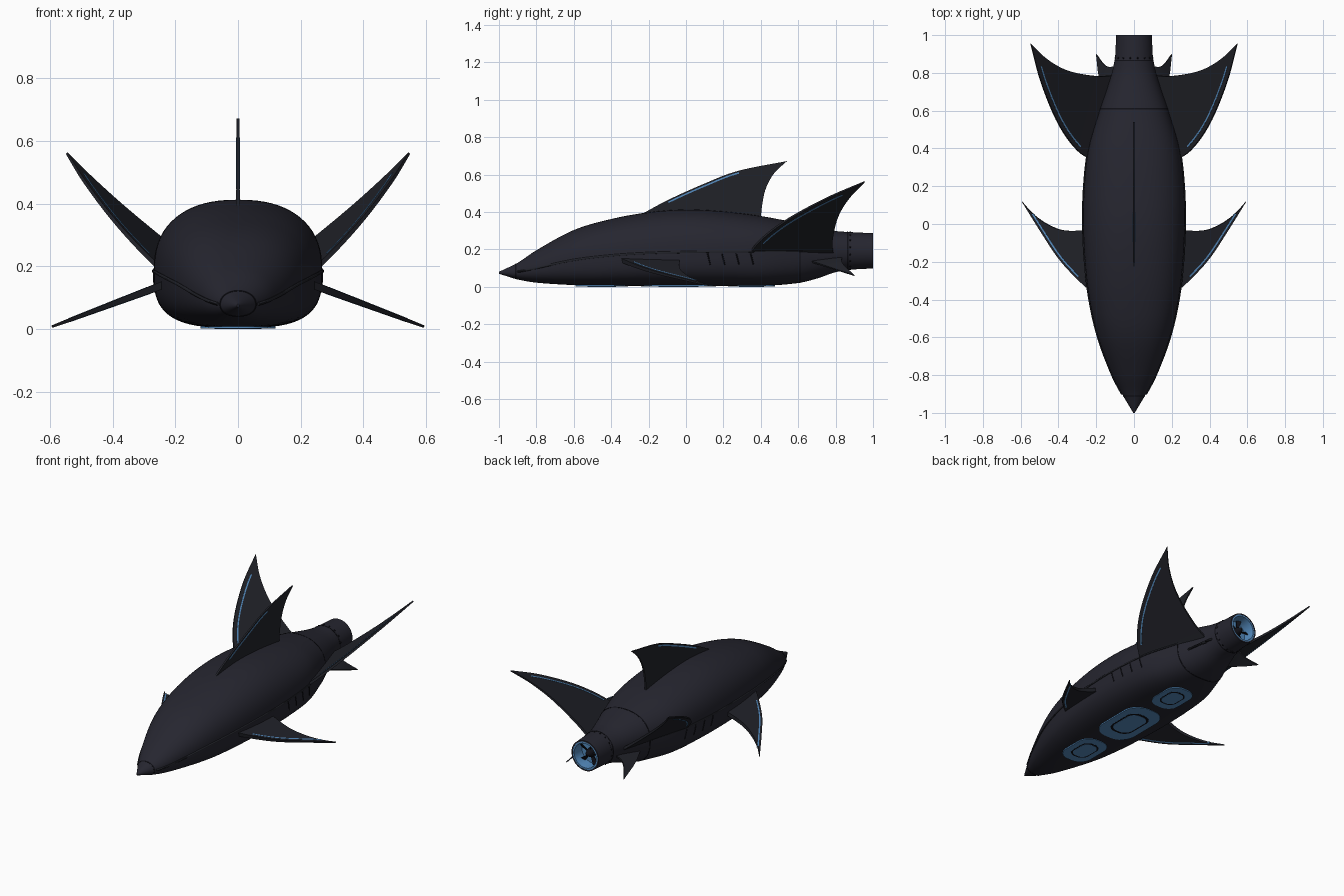
import bpy, bmesh, math
from mathutils import Vector

if "Cube" in bpy.data.objects:
    bpy.data.objects.remove(bpy.data.objects["Cube"])


def material(name, rgb):
    m = bpy.data.materials.new(name)
    m.diffuse_color = (*rgb, 1)
    m.use_nodes = True
    m.node_tree.nodes["Principled BSDF"].inputs["Base Color"].default_value = m.diffuse_color
    return m


HULL = material("hull charcoal", (0.019, 0.019, 0.029))
FIN = material("fin charcoal", (0.015, 0.016, 0.022))
SEAM = material("seam black", (0.005, 0.005, 0.008))
BLUE = material("glow blue", (0.09, 0.26, 0.52))


def finish(name, bm, mat, mirror=False, angle=35):
    bmesh.ops.recalc_face_normals(bm, faces=bm.faces[:])
    me = bpy.data.meshes.new(name)
    bm.to_mesh(me)
    bm.free()
    me.materials.append(mat)
    ob = bpy.data.objects.new(name, me)
    bpy.context.collection.objects.link(ob)
    if mirror:
        ob.modifiers.new("mirror", "MIRROR")
    bpy.ops.object.select_all(action="DESELECT")
    ob.select_set(True)
    bpy.context.view_layer.objects.active = ob
    bpy.ops.object.shade_smooth_by_angle(angle=math.radians(angle))
    return ob


def loft(bm, rings, closed=True, caps=True):
    vs = [[bm.verts.new(p) for p in r] for r in rings]
    n = len(vs[0])
    for a, b in zip(vs, vs[1:]):
        for i in range(n if closed else n - 1):
            j = (i + 1) % n
            bm.faces.new((a[i], a[j], b[j], b[i]))
    if caps:
        bm.faces.new(vs[0])
        bm.faces.new(vs[-1])


def spline(pts, n):
    """Smooth curve through the points, n + 1 samples."""
    pts = [Vector(p) for p in pts]
    out = []
    for k in range(n + 1):
        u = k / n * (len(pts) - 1)
        i = min(int(u), len(pts) - 2)
        t = u - i
        p1, p2 = pts[i], pts[i + 1]
        p0 = pts[i - 1] if i else 2 * p1 - p2
        p3 = pts[i + 2] if i + 2 < len(pts) else 2 * p2 - p1
        out.append(0.5 * (2 * p1 + (p2 - p0) * t + (2 * p0 - 5 * p1 + 4 * p2 - p3) * t * t
                          + (3 * p1 - p0 - 3 * p2 + p3) * t ** 3))
    return out


# hull stations: y, half width, top z, bottom z, belt z
STATIONS = [
    (-1.0, .004, .080, .070, .075), (-.97, .022, .094, .060, .076), (-.9, .063, .128, .039, .080),
    (-.8, .115, .195, .022, .100), (-.6, .190, .303, .009, .143), (-.4, .236, .362, .005, .167),
    (-.2, .260, .398, .004, .180), (0, .269, .413, .004, .185), (.2, .264, .403, .004, .188),
    (.4, .240, .378, .004, .190), (.6, .182, .340, .020, .191), (.7, .148, .318, .044, .192),
    (.8, .117, .298, .078, .192), (.88, .100, .292, .092, .192)]


def station(y):
    i = max(k for k in range(len(STATIONS) - 1) if STATIONS[k][0] <= y or k == 0)
    a, b = STATIONS[i], STATIONS[i + 1]
    h = b[0] - a[0]
    t = (y - a[0]) / h

    def slope(k, c):
        lo, hi = STATIONS[max(k - 1, 0)], STATIONS[min(k + 1, len(STATIONS) - 1)]
        return (hi[c] - lo[c]) / (hi[0] - lo[0])
    return [(2 * t**3 - 3 * t * t + 1) * a[c] + (t**3 - 2 * t * t + t) * h * slope(i, c)
            + (3 * t * t - 2 * t**3) * b[c] + (t**3 - t * t) * h * slope(i + 1, c) for c in range(1, 5)]


def exponents(y):
    k = max(0, min(1, (y + 1) / .5, (.88 - y) / .45))
    return 2 + .35 * k, 2 + 1.1 * k


def section(y, grow=0, n=72):
    w, zt, zb, zm = station(y)
    et, eb = exponents(y)
    ring = []
    for i in range(n):
        c, s = math.cos(math.tau * i / n), math.sin(math.tau * i / n)
        e = et if s >= 0 else eb
        x = (w + grow) * math.copysign(abs(c) ** (2 / e), c)
        hgt = (zt - zm if s >= 0 else zm - zb) + grow
        ring.append((x, y, zm + hgt * math.copysign(abs(s) ** (2 / e), s)))
    return ring


def side_x(y, z):
    w, zt, zb, zm = station(y)
    e = exponents(y)[0 if z >= zm else 1]
    q = abs(z - zm) / (zt - zm if z >= zm else zm - zb)
    return w * (1 - min(q, 1) ** e) ** (1 / e)


# hull and its panel seams
bm = bmesh.new()
loft(bm, [section(-1 + 1.88 * i / 94) for i in range(95)])
finish("hull", bm, HULL)
for name, y in (("nose_seam", -.91), ("tail_seam", .61), ("nozzle_seam", .865)):
    bm = bmesh.new()
    loft(bm, [section(y - .003, -.004), section(y - .003, .0012),
              section(y + .003, .0012), section(y + .003, -.004)], caps=False)
    finish(name, bm, SEAM)


def tube(name, paths, r, mat):
    cu = bpy.data.curves.new(name, "CURVE")
    cu.dimensions, cu.bevel_depth, cu.bevel_resolution, cu.use_fill_caps = "3D", r, 1, True
    for path in paths:
        sp = cu.splines.new("POLY")
        sp.points.add(len(path) - 1)
        for p, co in zip(sp.points, path):
            p.co = (*co, 1)
    tmp = bpy.data.objects.new(name + "_path", cu)
    bpy.context.collection.objects.link(tmp)
    me = bpy.data.meshes.new_from_object(tmp.evaluated_get(bpy.context.evaluated_depsgraph_get()))
    bpy.data.objects.remove(tmp)
    bm = bmesh.new()
    bm.from_mesh(me)
    finish(name, bm, mat, mirror=True, angle=60)


# belt ridge along the sides and gill slots
ys = [-.9 + 1.68 * i / 60 for i in range(61)]
tube("belt_ridge", [[(station(y)[0], y, station(y)[3]) for y in ys]], .006, FIN)
gills = []
for k in range(4):
    zs = [.118 + .06 * i / 8 for i in range(9)]
    g = [(.13 + .077 * k - .25 * (z - .118), z) for z in zs]
    gills.append([(side_x(y, z), y, z) for y, z in g])
tube("gill_slots", gills, .0035, SEAM)


def fin(name, lead, trail, t0, t1, mirror, strip=None, n=32):
    """Tapered plate between a leading and a trailing edge, with a light strip."""
    L, T = spline(lead, n), spline(trail, n)
    nor = (T[0] - L[0]).cross(L[-1] - L[0]).normalized()

    def plate(rows, extra, label, mat):
        bm = bmesh.new()
        rings = []
        for u, a, b in rows:
            o = nor * (t0 + (t1 - t0) * u + extra)
            rings.append([a + o, b + o, b - o, a - o])
        loft(bm, rings)
        finish(label, bm, mat, mirror)
    T[-1] = L[-1] + (T[-2] - L[-1]) * .02
    plate([(i / n, L[i], T[i]) for i in range(n + 1)], 0, name, FIN)
    if strip:
        s0, s1, inset = strip
        rows = []
        for i in range(int(s0 * n), int(s1 * n) + 1):
            chord = T[i] - L[i]
            tang = (L[i] - L[i - 1]).normalized()
            d = (chord - tang * chord.dot(tang)).normalized()
            k = min(inset, .35 * chord.length)
            rows.append((i / n, L[i] + d * k, L[i] + d * (k + .008)))
        plate(rows, .0015, name + "_light", BLUE)


def rear(x, y):
    return (x, y, .19 + .784 * (x - .245) + .223 * (y - .35))


def front(x, y):
    return (x, y, .133 - .375 * (x - .26))


fin("dorsal_fin", [(0, -.27, .37), (0, -.1, .462), (0, .1, .552), (0, .28, .62), (0, .54, .672)],
    [(0, .40, .34), (0, .405, .42), (0, .425, .52), (0, .47, .605), (0, .54, .672)],
    .006, .004, False, (.25, .76, .008))
fin("rear_fin", [rear(*p) for p in ((.2, .325), (.3, .39), (.4, .53), (.49, .745), (.547, .955))],
    [rear(*p) for p in ((.08, .79), (.2, .783), (.35, .812), (.46, .872), (.547, .955))],
    .008, .004, True, (.27, .86, .022))
fin("front_fin", [front(*p) for p in ((.2, -.38), (.3, -.29), (.4, -.18), (.5, -.03), (.594, .12))],
    [front(*p) for p in ((.2, -.03), (.36, -.035), (.45, -.005), (.53, .05), (.594, .12))],
    .013, .004, True, (.28, .88, .012))
fin("lower_tail_fin", [(.13, .62, .15), (.18, .76, .105), (.2, .9, .06)],
    [(.07, .84, .17), (.145, .835, .125), (.2, .9, .06)], .006, .003, True)


# engine nozzle, turned round the y axis
def lathe(name, profile, mat, n=48, caps=False):
    bm = bmesh.new()
    loft(bm, [[(r * math.cos(math.tau * i / n), y, .192 + r * math.sin(math.tau * i / n))
               for i in range(n)] for r, y in profile], caps=caps)
    return finish(name, bm, mat)


lathe("nozzle_shell", [(.101, .86), (.094, 1), (.086, 1), (.084, .9)], HULL)
lathe("nozzle_glow_ring", [(.086, .999), (.076, .999), (.074, .97), (.074, .9)], BLUE)
lathe("nozzle_glow_disc", [(.08, .9), (.08, .925)], BLUE, caps=True)
lathe("nozzle_hub", [(.028, .92), (.026, .95), (.014, .975), (.002, .985)], SEAM, caps=True)
bm = bmesh.new()
for k in range(5):
    a = math.tau * k / 5 + .3
    rings = []
    for r, da in ((.015, 0), (.076, .15)):
        ring = []
        for s, y in ((-.16, .935), (.16, .950), (.16, .955), (-.16, .940)):
            ring.append((r * math.cos(a + da + s), y, .192 + r * math.sin(a + da + s)))
        rings.append(ring)
    loft(bm, rings)
finish("nozzle_blades", bm, SEAM)
bm = bmesh.new()
for k in range(16):
    a = math.tau * (k + .5) / 16
    v = bmesh.ops.create_uvsphere(bm, u_segments=8, v_segments=6, radius=.005)["verts"]
    bmesh.ops.translate(bm, verts=v, vec=(.1 * math.cos(a), .878, .192 + .1 * math.sin(a)))
finish("nozzle_bolts", bm, SEAM)


# belly lift pads: blue plate, dark ring, blue centre
def pad(name, y0, hx, hy, r, z, mat):
    ring = []
    for i in range(48):
        a = math.tau * (i + .5) / 48
        c, s = math.cos(a), math.sin(a)
        ring.append((math.copysign(hx - r, c) + r * c, y0 + math.copysign(hy - r, s) + r * s))
    bm = bmesh.new()
    loft(bm, [[(x, y, z) for x, y in ring], [(x, y, .009) for x, y in ring]])
    finish(name, bm, mat)


for label, y0, hx, hy, r in (("front", -.45, .095, .14, .08), ("middle", -.04, .12, .2, .1),
                             ("rear", .35, .09, .125, .075)):
    for part, k, z, mat in (("pad", 1, .0016, BLUE), ("pad_ring", .62, .0008, SEAM), ("pad_centre", .54, 0, BLUE)):
        pad(f"{label}_{part}", y0, hx * k, hy * k, r * k, z, mat)
